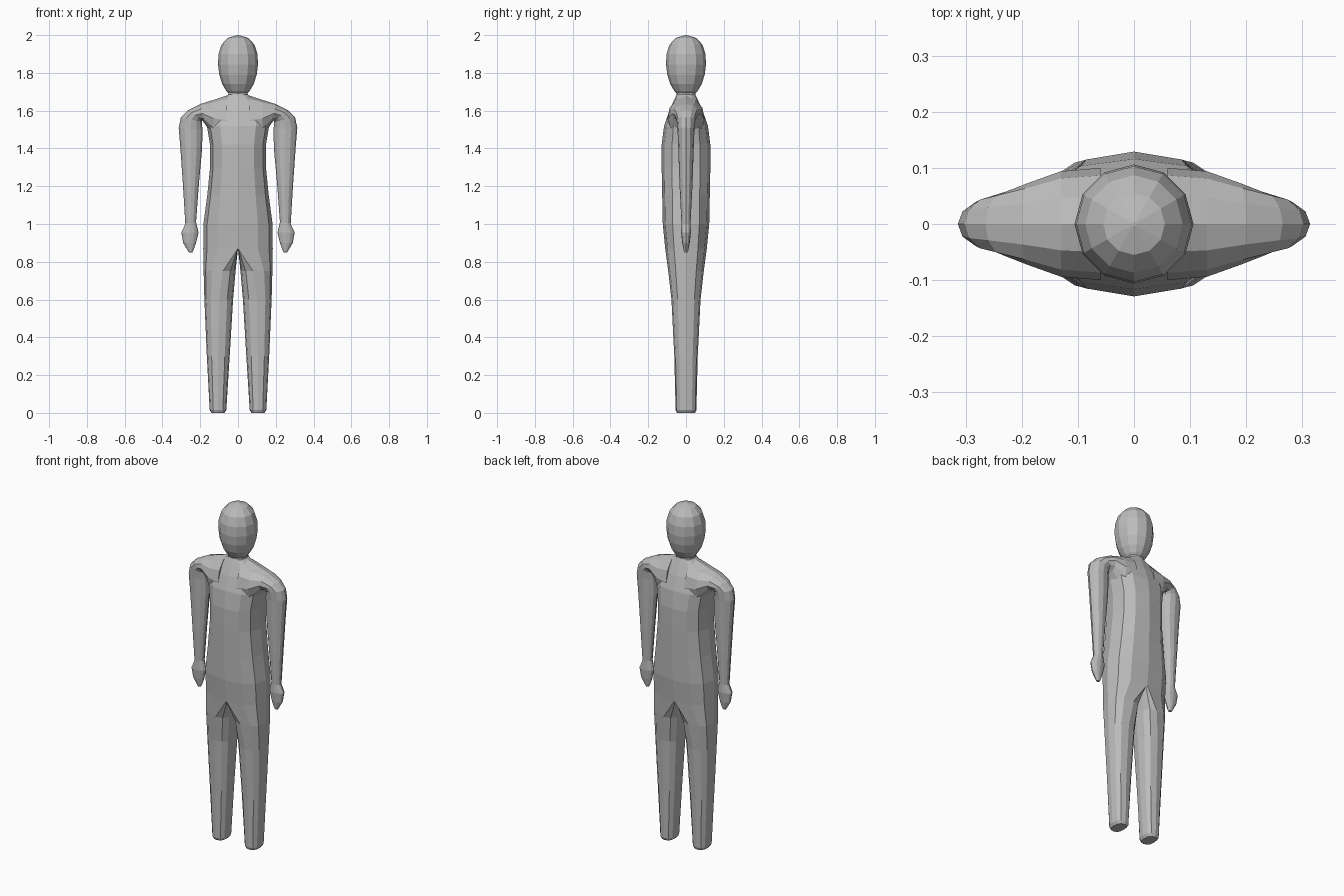
import bpy, bmesh
from math import sin, cos, pi

cube = bpy.data.objects.get("Cube")
if cube:
    bpy.data.objects.remove(cube)

grey = bpy.data.materials.new("plain grey")
grey.use_nodes = True
grey.diffuse_color = (0.5, 0.5, 0.5, 1)
grey.node_tree.nodes["Principled BSDF"].inputs["Base Color"].default_value = (0.5, 0.5, 0.5, 1)
SIDES = 12


def spow(v, p):
    return (abs(v) ** p) * (1 if v > 0 else -1)


def loft(name, rings, mirrored=False):
    """Skin closed rings of points, cap both ends, mirror over x if asked."""
    bm = bmesh.new()
    loops = [[bm.verts.new(p) for p in ring] for ring in rings]
    for a, b in zip(loops, loops[1:]):
        for i in range(SIDES):
            j = (i + 1) % SIDES
            bm.faces.new((a[i], a[j], b[j], b[i]))
    bm.faces.new(loops[0][::-1])
    bm.faces.new(loops[-1])
    if mirrored:
        # open the seam along the midline before mirroring
        seam = [f for f in bm.faces if all(abs(v.co.x) < 1e-5 for v in f.verts)]
        bmesh.ops.delete(bm, geom=seam, context="FACES")
    bmesh.ops.remove_doubles(bm, verts=bm.verts, dist=1e-5)
    bmesh.ops.recalc_face_normals(bm, faces=bm.faces)
    mesh = bpy.data.meshes.new(name)
    bm.to_mesh(mesh)
    bm.free()
    mesh.materials.append(grey)
    obj = bpy.data.objects.new(name, mesh)
    bpy.context.collection.objects.link(obj)
    if mirrored:
        mod = obj.modifiers.new("mirror", "MIRROR")
        mod.merge_threshold = 0.0005
    return obj


def half_ring(z, cx, outer, inner, hy, p=2 / 2.5):
    """Rounded section with separate inner and outer reach from its centre."""
    pts = []
    for i in range(SIDES):
        a = 2 * pi * i / SIDES - pi / 2
        c = 0 if abs(cos(a)) < 1e-6 else spow(cos(a), p)
        reach = outer - cx if c > 0 else cx - inner
        pts.append((cx + c * reach, spow(sin(a), p) * hy, z))
    return pts


def tilted_ring(x1, z1, x2, z2, hy):
    """Oval section spanning two points of the front outline."""
    pts = []
    for i in range(SIDES):
        a = 2 * pi * i / SIDES
        t = (1 - cos(a)) / 2
        pts.append((x1 + (x2 - x1) * t, sin(a) * hy, z1 + (z2 - z1) * t))
    return pts


# Legs and torso: height, centre, outer x, inner x, half depth
body = [
    (0.0, .105, .14, .072, .048), (.015, .105, .15, .062, .055),
    (.3, .105, .165, .044, .062), (.6, .1, .178, .026, .077),
    (.75, .08, .182, .013, .094), (.87, 0, .184, 0, .11),
    (1.0, 0, .183, 0, .123), (1.15, 0, .163, 0, .126),
    (1.3, 0, .148, 0, .129), (1.42, 0, .148, 0, .129),
    (1.52, 0, .165, 0, .116), (1.6, 0, .16, 0, .088),
    (1.65, 0, .1, 0, .066), (1.685, 0, .052, 0, .05), (1.72, 0, .048, 0, .048),
]
loft("body", [half_ring(*r) for r in body], True)

# Shoulders and arms: inner outline point, outer outline point, half depth
arm = [
    (.06, 1.42, .06, 1.68, .1), (.13, 1.46, .13, 1.657, .094),
    (.178, 1.535, .2, 1.635, .073), (.19, 1.55, .265, 1.602, .058),
    (.192, 1.54, .302, 1.565, .05), (.188, 1.5, .314, 1.51, .045),
    (.19, 1.4, .305, 1.4, .041), (.208, 1.2, .291, 1.2, .034),
    (.222, 1.01, .279, 1.0, .024),
]
loft("arms", [tilted_ring(*r) for r in arm], True)

# Hands
hand = [
    (.222, 1.01, .279, 1.0, .024), (.209, .955, .3, .955, .026),
    (.222, .9, .29, .9, .02), (.236, .86, .267, .86, .012),
    (.242, .85, .26, .85, .008),
]
loft("hands", [tilted_ring(*r) for r in hand], True)

# Head
head = [
    (1.69, .048), (1.705, .062), (1.74, .083), (1.79, .099), (1.845, .106),
    (1.9, .103), (1.95, .087), (1.985, .055), (2.0, .004),
]
loft("head", [half_ring(z, 0, r, -r, r, 1) for z, r in head])
